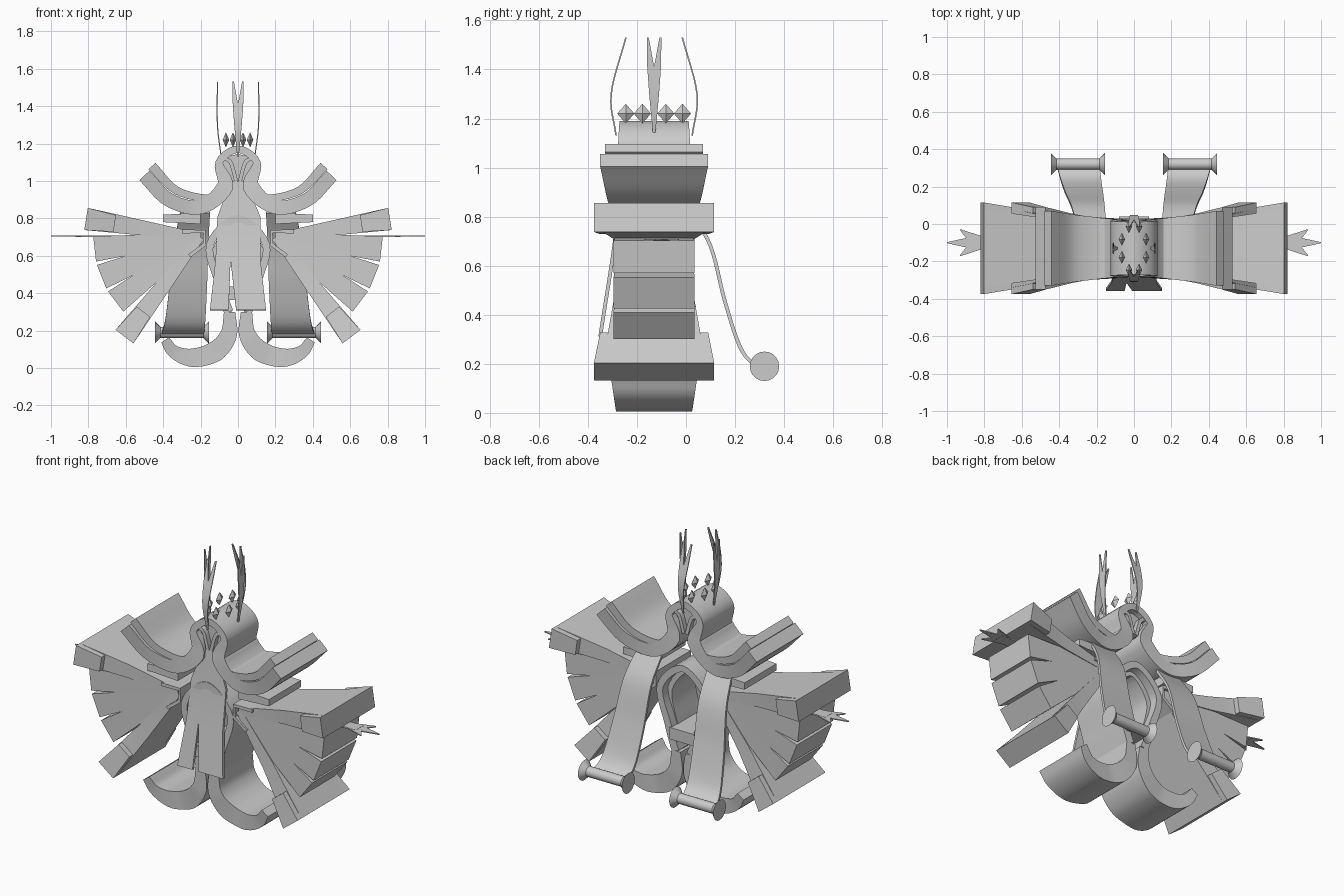
import bpy
import bmesh
from math import cos, sin, pi, radians
from mathutils import Matrix, Vector

cube = bpy.data.objects.get("Cube")
if cube:
    bpy.data.objects.remove(cube, do_unlink=True)

grey = bpy.data.materials.new("plain grey")
grey.use_nodes = True
colour = (.6, .6, .6, 1)
grey.diffuse_color = colour
grey.node_tree.nodes["Principled BSDF"].inputs["Base Color"].default_value = colour

MIDDLE = -.13  # depth of the body's centre line


def finish(name, bm, mirror):
    """Turn a mesh under construction into a shaded, optionally mirrored object."""
    bmesh.ops.recalc_face_normals(bm, faces=bm.faces)
    mesh = bpy.data.meshes.new(name)
    bm.to_mesh(mesh)
    bm.free()
    mesh.materials.append(grey)
    obj = bpy.data.objects.new(name, mesh)
    bpy.context.collection.objects.link(obj)
    bpy.ops.object.select_all(action="DESELECT")
    obj.select_set(True)
    bpy.context.view_layer.objects.active = obj
    bpy.ops.object.shade_smooth_by_angle(angle=radians(35))
    if mirror:
        obj.modifiers.new("mirror", "MIRROR")
    return obj


def blend(values, t):
    """Read a list of evenly spaced values at a fraction of its length."""
    place = t * (len(values) - 1)
    index = min(int(place), max(len(values) - 2, 0))
    start, end = values[index], values[min(index + 1, len(values) - 1)]
    return start + (end - start) * (place - index)


def smooth_path(path, steps):
    """Catmull-Rom curve; a path starting on the axis leaves it squarely."""
    points = [Vector(p) for p in path]
    first, second = points[:2]
    lead = Vector((-second.x, second.y)) if first.x == 0 else first * 2 - second
    points = [lead, *points, points[-1] * 2 - points[-2]]
    curve = []
    for a, b, c, d in zip(points, points[1:], points[2:], points[3:]):
        for t in (step / steps for step in range(steps)):
            curve.append(b + t * ((c - a) + t * ((2 * a - 5 * b + 4 * c - d)
                                                 + t * (3 * b - a - 3 * c + d))) / 2)
    return curve + [points[-2]]


def ribbon(name, path, thick, half, centre=(MIDDLE,), across="y", steps=6, mirror=True):
    """Sweep a rectangle along a path lying in the plane square to the across axis."""
    curve = smooth_path(path, steps)
    last = len(curve) - 1
    bm = bmesh.new()
    rings = []
    for i, point in enumerate(curve):
        tangent = (curve[min(i + 1, last)] - curve[max(i - 1, 0)]).normalized()
        if i == 0 and point.x == 0:
            tangent = Vector((1, 0))
        offset = Vector((-tangent.y, tangent.x)) * blend(thick, i / last) / 2
        width, middle = blend(half, i / last), blend(centre, i / last)
        ring = []
        for edge, side in ((1, -1), (-1, -1), (-1, 1), (1, 1)):
            corner = list(point + offset * edge)
            corner.insert("xyz".index(across), middle + side * width)
            ring.append(bm.verts.new(corner))
        rings.append(ring)
    for near, far in zip(rings, rings[1:]):
        for i in range(4):
            bm.faces.new((near[i - 1], near[i], far[i], far[i - 1]))
    bm.faces.new(rings[0])
    bm.faces.new(rings[-1])
    return finish(name, bm, mirror)


# Hood flowing into the upturned collar, with a lining that follows it
collar = [(0, 1.17), (.1, 1.1), (.07, .97), (.2, .86), (.37, .9), (.5, 1.03)]
ribbon("hood_and_collar", collar, thick=(.04, .04, .09, .075, .075, .075), half=(.14, .15, .17, .22))
lining = [(u - .04, z + .05) for u, z in collar[3:]]
ribbon("collar_lining", [(.1, .97), *lining], thick=(.03, .05), half=(.14, .2))
ribbon("face_panel", [(0, 1.07), (.09, 1.07)], thick=(.15, .1), half=(.11,))
ribbon("face_curl", [(.01, 1), (.04, 1.1), (.08, 1.12)], thick=(.02,), half=(.14,))

# Arched body standing on a pair of upturned feet
arch = [(0, .8), (.15, .66), (.1, .45), (.05, .3)]
ribbon("body_arch", arch, thick=(.04, .04, .05), half=(.16,))
ribbon("inner_arch", [(u * .8, z - .03) for u, z in arch], thick=(.03,), half=(.11,))
ribbon("cross_bar", [(0, .4), (.08, .4)], thick=(.07,), half=(.17,))
ribbon("upturned_foot", [(.045, .3), (.05, .18), (.12, .09), (.24, .055), (.34, .085), (.39, .15)],
       thick=(.06, .09, .11, .1, .07, .05), half=(.16, .16, .15, .16, .175))

# Front cloth in two flaps split by an off-centre slit
cloth = [(-.26, 1), (-.29, .7), (-.35, .31)]
ribbon("front_cloth_right", cloth, thick=(.015,), half=(.02, .04, .04, .05),
       centre=(-.02, -.07, -.08, -.1), across="x", mirror=False)
ribbon("front_cloth_left", cloth, thick=(.015,), half=(.03, .08, .08, .08),
       centre=(.01, .04, .04, .07), across="x", mirror=False)

# Fan of wedge blades round a hub; the outermost two flare into cuffs
hub = Vector((.2, .7))
blades = {"top": .62, "upper": .57, "middle": .57, "lower": .57, "bottom": .67}
for number, (name, length) in enumerate(blades.items()):
    angle = radians(9 - 15.4 * number)
    reach = Vector((cos(angle), sin(angle))) * length
    tip = hub + reach
    if name in ("top", "bottom"):
        ribbon(f"{name}_blade", [hub, tip], thick=(.04, .08, .12), half=(.15, .165, .21), steps=4)
        ribbon(f"{name}_cuff", [tip - reach / 4, tip], thick=(.09, .12), half=(.22, .245))
    else:
        ribbon(f"{name}_blade", [hub, tip], thick=(.05, .135), half=(.15, .165), steps=4)
ribbon("hub_rim", [(.3, .73), (.18, .73), (.18, .66), (.26, .6)], thick=(.02,), half=(.165,), steps=1)
ribbon("shoulder_block", [(.2, .8), (.4, .8)], thick=(.06, .04), half=(.15,))

# Forked leaf hands
ribbon("hand_stem", [(.6, -.1), (.87, -.1)], thick=(.07,), half=(.004,), centre=(.705,), across="z")
for name, spread in (("front", -.07), ("middle", 0), ("back", .07)):
    ribbon(f"{name}_finger", [(.83, -.1), (1 - abs(spread), spread - .1)], thick=(.08, .005),
           half=(.003,), centre=(.705,), across="z")

# Hanging back straps, each with a flared roller
ribbon("back_strap", [(.01, .83), (.1, .68), (.16, .45), (.23, .25), (.32, .17)], thick=(.015,),
       half=(.08, .1, .115), centre=(.23, .265, .3), across="x")
bm = bmesh.new()
turn = Matrix.Rotation(pi / 2, 4, "Y")
rod, flange = .03, .06
for x, length, inner, outer in ((.3, .25, rod, rod), (.17, rod, flange, rod), (.43, rod, rod, flange)):
    bmesh.ops.create_cone(bm, cap_ends=True, segments=20, radius1=inner, radius2=outer,
                          depth=length, matrix=Matrix.Translation((x, .32, .19)) @ turn)
finish("strap_roller", bm, mirror=True)

# Four notched plumes around the crown
taper = (.002, .006, .01, .014)
for number, name in enumerate(["front", "left", "back", "right"]):
    reach, lean = (.09, -.02) if name in ("left", "right") else (.155, .04)
    plume = ribbon(f"{name}_plume", [(-reach, 1.13), (-reach - .02, 1.3), (lean - reach, 1.53)],
                   thick=(.006,), half=(*taper, .004), centre=(*taper, .026), across="x")
    plume.location.y = MIDDLE
    plume.rotation_euler.z = number * pi / 2

# Crown of flat diamond gems set round an ellipse
bm = bmesh.new()
slim = Matrix.Diagonal((.5, 1, 1, 1))
for number in range(4):
    angle = pi / 8 * (2 * number - 3)
    place = Matrix.Translation((.07 * cos(angle), MIDDLE + .125 * sin(angle), 1.22))
    for flip in (0, pi):
        point = Matrix.Rotation(flip, 4, "X") @ Matrix.Translation((0, 0, .02))
        bmesh.ops.create_cone(bm, segments=4, radius1=.035, radius2=0, depth=.04,
                              matrix=place @ slim @ point)
bmesh.ops.remove_doubles(bm, verts=bm.verts, dist=.001)
finish("crown_gems", bm, mirror=True)
